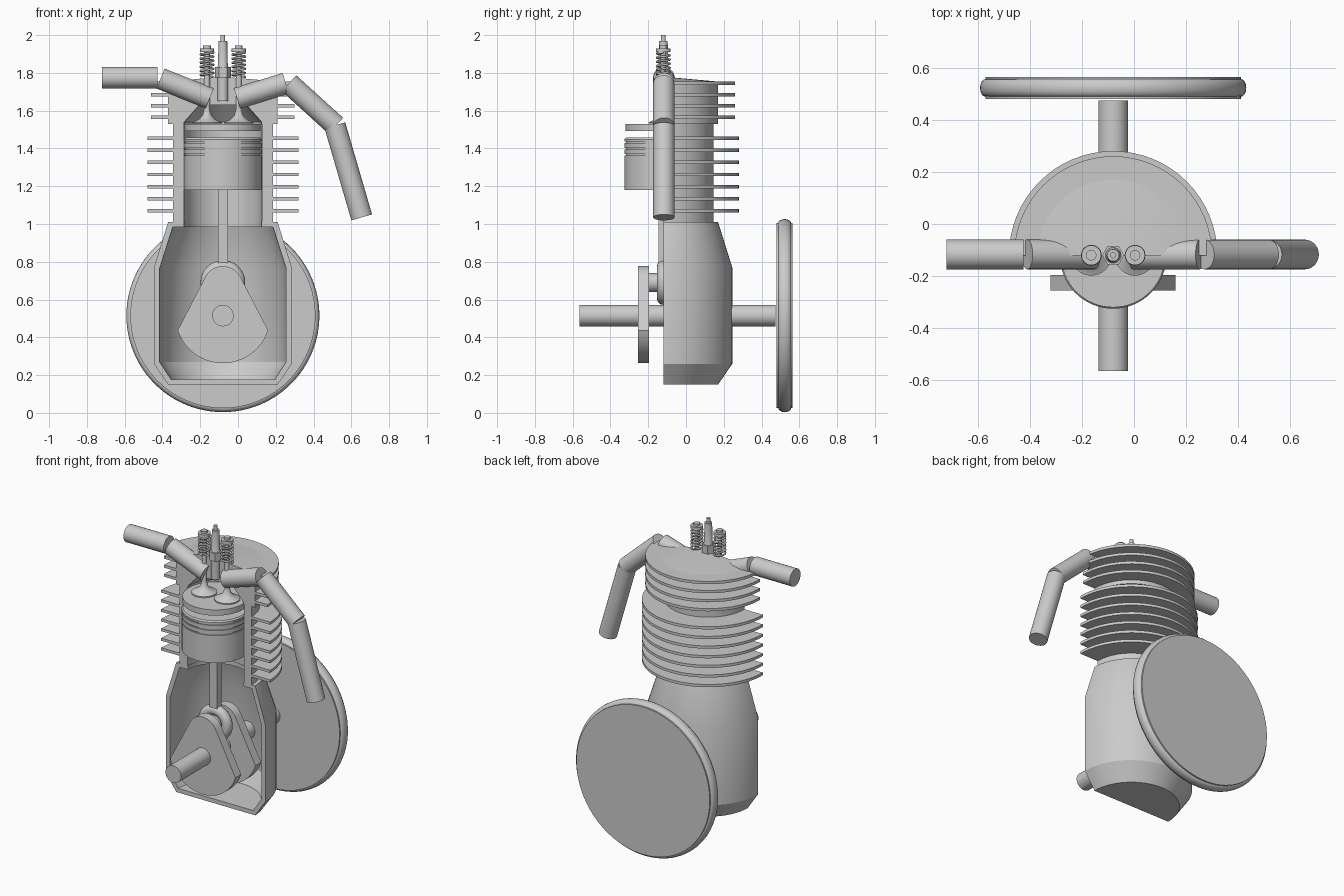
import bpy, bmesh
from math import pi, cos, sin, radians, asin, atan2, hypot
from mathutils import Vector, Matrix

if "Cube" in bpy.data.objects:
    bpy.data.objects.remove(bpy.data.objects["Cube"])

CX, CY, CRANK_Z = -0.08, -0.12, 0.515     # cylinder axis and crank height


def finish(bm, name, smooth=True):
    bmesh.ops.remove_doubles(bm, verts=bm.verts, dist=1e-5)
    bmesh.ops.recalc_face_normals(bm, faces=bm.faces)
    me = bpy.data.meshes.new(name)
    bm.to_mesh(me)
    bm.free()
    ob = bpy.data.objects.new(name, me)
    bpy.context.collection.objects.link(ob)
    if smooth:
        bpy.ops.object.select_all(action='DESELECT')
        ob.select_set(True)
        bpy.context.view_layer.objects.active = ob
        bpy.ops.object.shade_smooth_by_angle(angle=radians(30))
    return ob


def lathe(name, profile, origin=(CX, CY, 0), half=False, axis=(0, 0, 1), seg=64):
    """Revolve a closed (radius, height) profile; half = cutaway with capped ends."""
    bm = bmesh.new()
    rot = Vector((0, 0, 1)).rotation_difference(Vector(axis)).to_matrix().to_4x4()
    mat = Matrix.Translation(origin) @ rot
    sweep, count = (pi, seg // 2 + 1) if half else (2 * pi, seg)
    rings = []
    for i in range(count):
        a = sweep * i / (seg // 2 if half else seg)
        rings.append([bm.verts.new(mat @ Vector((r * cos(a), r * sin(a), h))) for r, h in profile])
    n = len(profile)
    for i in range(count - 1 if half else count):
        p, q = rings[i], rings[(i + 1) % count]
        for j in range(n):
            k = (j + 1) % n
            if profile[j][0] == 0 and profile[k][0] == 0:
                continue
            bm.faces.new((p[j], q[j], q[k], p[k]))
    if half:
        bm.faces.new(rings[0])
        bm.faces.new(rings[-1])
    return finish(bm, name)


def rod(name, a, b, r, seg=32):
    a, b = Vector(a), Vector(b)
    d = b - a
    return lathe(name, [(0, 0), (r, 0), (r, d.length), (0, d.length)], a, axis=d.normalized(), seg=seg)


# crankcase shell, cut in half
lathe("crankcase", [(0.205, 1.01), (0.29, 1.01), (0.365, 0.77), (0.365, 0.26), (0.29, 0.15),
                    (0, 0.15), (0, 0.178), (0.275, 0.178), (0.335, 0.27), (0.335, 0.765),
                    (0.265, 0.985), (0.205, 0.985)], half=True)

# cylinder barrel and its fins
lathe("cylinder_barrel", [(0.207, 1.01), (0.265, 1.01), (0.265, 1.53), (0.207, 1.53)], half=True)


def fin(name, z, r, inner):
    lathe(name, [(inner, z - 0.009), (r, z - 0.009), (r, z + 0.009), (inner, z + 0.009)], half=True)


for i in range(7):
    fin(f"barrel_fin_{i + 1}", 1.07 + 0.064 * i, 0.40, 0.21)

# cylinder head with combustion chamber and fins
lathe("cylinder_head", [(0, 1.63), (0.125, 1.63), (0.205, 1.54), (0.205, 1.53), (0.29, 1.53),
                        (0.29, 1.754), (0, 1.78)], half=True)
for i in range(4):
    fin(f"head_fin_{i + 1}", 1.565 + 0.06 * i, 0.38, 0.28)

# piston with ring grooves, and the crown disc above it
prof = [(0, 1.18), (0.205, 1.18)]
for z in (1.362, 1.395, 1.428):
    prof += [(0.205, z), (0.198, z), (0.198, z + 0.008), (0.205, z + 0.008)]
prof += [(0.205, 1.448), (0.198, 1.457), (0, 1.457)]
lathe("piston", prof)
lathe("piston_crown", [(0, 1.492), (0.2, 1.492), (0.2, 1.53), (0, 1.53)])

# connecting rod
bm = bmesh.new()
bmesh.ops.create_cube(bm, size=1, matrix=Matrix.Translation((CX, CY, 1.025))
                      @ Matrix.Diagonal((0.054, 0.05, 0.47, 1)))
finish(bm, "connecting_rod", False)
PIN_Z = 0.69
ring = [(0.084 + 0.034 * cos(t * pi / 8), 0.034 * sin(t * pi / 8)) for t in range(16)]
lathe("rod_big_end", ring, (CX, CY, PIN_Z), axis=(0, 1, 0))
rod("crank_pin", (CX, -0.2, PIN_Z), (CX, -0.04, PIN_Z), 0.05)

# crank webs: rounded top plus sector counterweight
outline = []
for i in range(17):
    a = radians(22 + 136 * i / 16)
    outline.append((0.105 * cos(a), PIN_Z - 0.018 + 0.105 * sin(a)))
for i in range(25):
    a = radians(198 + 144 * i / 24)
    outline.append((0.252 * cos(a), CRANK_Z + 0.252 * sin(a)))
for name, y in (("crank_web_front", -0.255), ("crank_web_back", -0.045)):
    bm = bmesh.new()
    f = bm.faces.new([bm.verts.new((CX + x, y, z)) for x, z in outline])
    ext = bmesh.ops.extrude_face_region(bm, geom=[f], use_keep_orig=True)
    bmesh.ops.translate(bm, vec=(0, 0.06, 0),
                        verts=[v for v in ext["geom"] if isinstance(v, bmesh.types.BMVert)])
    finish(bm, name)

# crankshaft and flywheel
rod("crankshaft", (CX, -0.565, CRANK_Z), (CX, 0.475, CRANK_Z), 0.057)
rim = [(0.49 + 0.021 * cos(t), 0.0425 + 0.034 * sin(t)) for t in [-pi / 2 + pi * i / 8 for i in range(9)]]
lathe("flywheel", [(0, 0), (0.49, 0)] + rim + [(0.49, 0.085), (0, 0.085)],
      (CX, 0.48, CRANK_Z), axis=(0, 1, 0), seg=96)

# intake and exhaust pipes, straight sections
PIPES = {"intake_pipe": [((-0.72, 1.775), (-0.425, 1.775)), ((-0.41, 1.77), (-0.15, 1.665))],
         "exhaust_pipe": [((-0.005, 1.665), (0.253, 1.745)), ((0.27, 1.745), (0.518, 1.52)),
                          ((0.513, 1.522), (0.655, 1.035))]}
for name, parts in PIPES.items():
    for i, (a, b) in enumerate(parts):
        rod(f"{name}_{i + 1}", (a[0], CY + 0.003, a[1]), (b[0], CY + 0.003, b[1]), 0.057)

# valves with retainers and coil springs
for side, x in (("intake", CX - 0.084), ("exhaust", CX + 0.084)):
    lathe(f"{side}_valve", [(0, 1.531), (0.078, 1.531), (0.078, 1.538), (0.045, 1.553), (0.024, 1.575),
                            (0.015, 1.61), (0.015, 1.91), (0.038, 1.91), (0.038, 1.93),
                            (0.02, 1.93), (0.02, 1.945), (0, 1.945)], (x, CY, 0), seg=32)
    cu = bpy.data.curves.new(f"{side}_spring", 'CURVE')
    cu.dimensions = '3D'
    cu.bevel_depth = 0.006
    cu.bevel_resolution = 1
    cu.use_fill_caps = True
    turns, steps = 6, 20
    sp = cu.splines.new('POLY')
    sp.points.add(turns * steps)
    for i, p in enumerate(sp.points):
        a = 2 * pi * i / steps
        p.co = (x + 0.034 * cos(a), CY + 0.034 * sin(a), 1.778 + 0.13 * i / (turns * steps), 1)
    bpy.context.collection.objects.link(bpy.data.objects.new(f"{side}_spring", cu))

# spark plug
lathe("spark_plug", [(0, 1.65), (0.028, 1.65), (0.028, 1.78), (0.03, 1.83), (0.026, 1.84), (0.023, 1.97),
                     (0.012, 1.97), (0.012, 2.0), (0, 2.0)], seg=32)
lathe("spark_plug_hex", [(0, 1.775), (0.042, 1.775), (0.042, 1.83), (0, 1.83)], seg=6)
